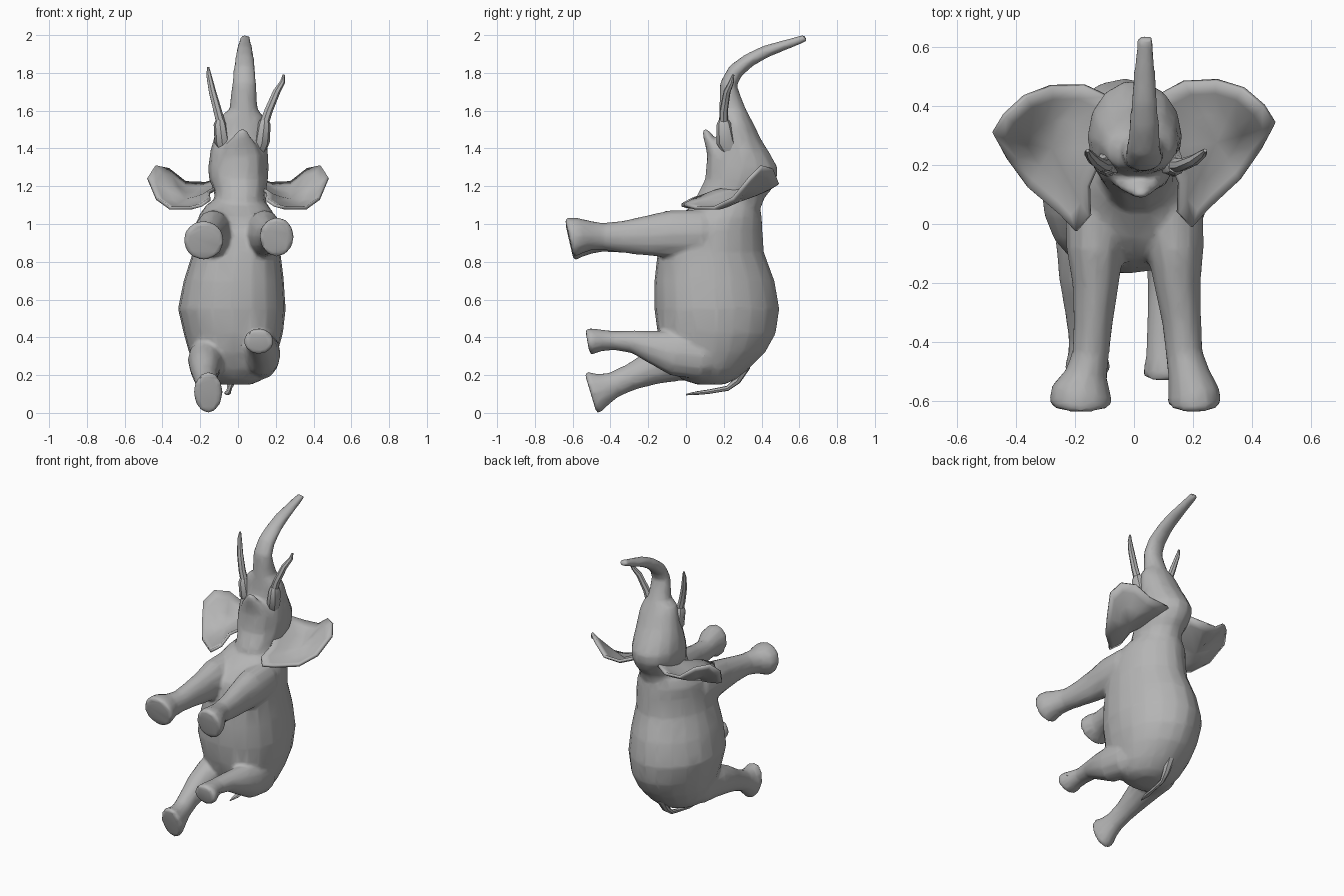
import bpy, bmesh, math
from mathutils import Vector

grey = bpy.data.materials.new("elephant grey")
grey.diffuse_color = (0.46, 0.46, 0.46, 1)


def select_only(obs):
    bpy.ops.object.select_all(action='DESELECT')
    for ob in obs:
        ob.select_set(True)
    bpy.context.view_layer.objects.active = obs[0]


def finish(bm, name, angle=40):
    bmesh.ops.recalc_face_normals(bm, faces=bm.faces)
    mesh = bpy.data.meshes.new(name)
    bm.to_mesh(mesh)
    bm.free()
    mesh.materials.append(grey)
    ob = bpy.data.objects.new(name, mesh)
    bpy.context.collection.objects.link(ob)
    select_only([ob])
    bpy.ops.object.shade_smooth_by_angle(angle=math.radians(angle))
    return ob


def loft(name, rings, sides=14, axis=None, power=(2.0, 2.0), angle=40):
    """Skin oval rings (x, y, z, half width, half depth); power = squareness of each half."""
    bm = bmesh.new()
    centres = [Vector(r[:3]) for r in rings]
    loops = []
    for i, r in enumerate(rings):
        t = axis or centres[min(i + 1, len(rings) - 1)] - centres[max(i - 1, 0)]
        t = t.normalized()
        side = Vector((1, 0, 0))
        side = (side - t * side.dot(t)).normalized()
        up = t.cross(side)
        loop = []
        for k in range(sides):
            a = 2 * math.pi * k / sides
            c, s = math.cos(a), math.sin(a)
            p = 2 / power[0 if s < 0 else 1]
            c = math.copysign(abs(c) ** p, c)
            s = math.copysign(abs(s) ** p, s)
            loop.append(bm.verts.new(centres[i] + side * c * r[3] + up * s * r[4]))
        loops.append(loop)
    for a, b in zip(loops, loops[1:]):
        for k in range(sides):
            n = (k + 1) % sides
            bm.faces.new((a[k], a[n], b[n], b[k]))
    bm.faces.new(loops[0])
    bm.faces.new(loops[-1])
    return finish(bm, name, angle)


def stack(name, levels, **kw):
    """Level rings given as (z, y front, y back, x left, x right)."""
    rings = [((l + r) / 2, (f + b) / 2, z, (r - l) / 2, (b - f) / 2)
             for z, f, b, l, r in levels]
    return loft(name, rings, axis=Vector((0, 0, 1)), **kw)


# Barrel torso, fuller at the belly than at the back
skin = [stack("body", [
    (0.150, 0.06, 0.20, -0.10, 0.07), (0.175, -0.02, 0.26, -0.17, 0.13),
    (0.23, -0.07, 0.33, -0.22, 0.175), (0.32, -0.12, 0.42, -0.26, 0.21),
    (0.42, -0.15, 0.475, -0.288, 0.238), (0.55, -0.168, 0.495, -0.318, 0.253),
    (0.70, -0.168, 0.469, -0.288, 0.243), (0.85, -0.15, 0.413, -0.24, 0.225),
    (0.97, -0.12, 0.405, -0.22, 0.22), (1.04, -0.05, 0.402, -0.21, 0.20),
    (1.10, 0.04, 0.39, -0.17, 0.16), (1.14, 0.09, 0.36, -0.11, 0.12)],
    sides=20, power=(2.45, 1.85))]

# Neck fold, skull and upper lip
skin.append(stack("head", [
    (1.06, 0.04, 0.39, -0.14, 0.15), (1.14, 0.05, 0.42, -0.125, 0.145),
    (1.18, 0.07, 0.455, -0.13, 0.15), (1.24, 0.10, 0.485, -0.155, 0.16),
    (1.30, 0.11, 0.488, -0.158, 0.163), (1.38, 0.135, 0.443, -0.148, 0.158),
    (1.45, 0.165, 0.398, -0.13, 0.155), (1.52, 0.17, 0.365, -0.112, 0.15),
    (1.57, 0.175, 0.338, -0.095, 0.135), (1.60, 0.18, 0.322, -0.055, 0.11)],
    power=(2.3, 2.0)))

# Pointed lower jaw
skin.append(stack("lower_jaw", [
    (1.17, 0.10, 0.26, -0.09, 0.11), (1.26, 0.10, 0.26, -0.11, 0.13),
    (1.36, 0.11, 0.25, -0.10, 0.13), (1.42, 0.10, 0.20, -0.07, 0.10),
    (1.46, 0.09, 0.15, -0.03, 0.07), (1.50, 0.085, 0.12, 0.005, 0.045)],
    sides=10))

# Raised trunk curling back over the head
skin.append(loft("trunk", [
    (0.03, 0.26, 1.48, 0.10, 0.09), (0.03, 0.25, 1.58, 0.080, 0.078),
    (0.03, 0.235, 1.66, 0.071, 0.060), (0.033, 0.225, 1.74, 0.065, 0.047),
    (0.034, 0.262, 1.81, 0.059, 0.043), (0.035, 0.335, 1.868, 0.052, 0.038),
    (0.035, 0.42, 1.912, 0.045, 0.034), (0.036, 0.51, 1.943, 0.038, 0.028),
    (0.037, 0.585, 1.968, 0.031, 0.023), (0.037, 0.634, 1.986, 0.027, 0.020)],
    sides=10))

# Front legs reaching forward, flared flat feet (x nudge, z nudge, foot half width)
for side, sx, dx, dz, foot in ((-1, "left", 0.018, -0.010, 0.108), (1, "right", 0.006, 0.008, 0.092)):
    skin.append(loft(sx + "_front_leg", [
        (side * 0.12, 0.22, 0.95, 0.06, 0.08), (side * 0.135, 0.08, 0.95, 0.10, 0.126),
        (side * 0.138 + dx / 3, -0.08, 0.948, 0.098, 0.126),
        (side * 0.143 + dx * 0.7, -0.20, 0.938, 0.080, 0.108),
        (side * 0.156 + dx, -0.33, 0.932, 0.067, 0.086),
        (side * 0.165 + dx, -0.44, 0.93 + dz / 2, 0.063, 0.072),
        (side * 0.18 + dx, -0.51, 0.93 + dz, 0.072, 0.080),
        (side * 0.195 + dx, -0.57, 0.928 + dz, foot - 0.003, 0.098),
        (side * 0.20 + dx, -0.605, 0.922 + dz, foot, 0.108),
        (side * 0.20 + dx, -0.618, 0.919 + dz, foot - 0.009, 0.100)], sides=12))

# Rear legs, the right one kicked higher
skin.append(loft("right_rear_leg", [
    (0.11, 0.20, 0.30, 0.06, 0.08), (0.125, 0.08, 0.30, 0.095, 0.125),
    (0.13, -0.06, 0.315, 0.096, 0.120), (0.125, -0.17, 0.348, 0.081, 0.090),
    (0.11, -0.28, 0.377, 0.064, 0.061), (0.10, -0.38, 0.383, 0.058, 0.051),
    (0.105, -0.45, 0.384, 0.066, 0.058), (0.11, -0.50, 0.380, 0.081, 0.070),
    (0.11, -0.522, 0.376, 0.075, 0.066)], sides=12))
skin.append(loft("left_rear_leg", [
    (-0.14, 0.20, 0.31, 0.06, 0.08), (-0.165, 0.08, 0.29, 0.09, 0.118),
    (-0.17, -0.06, 0.278, 0.096, 0.112), (-0.175, -0.18, 0.238, 0.081, 0.091),
    (-0.172, -0.29, 0.19, 0.064, 0.071), (-0.163, -0.38, 0.15, 0.060, 0.068),
    (-0.158, -0.44, 0.125, 0.066, 0.088), (-0.158, -0.485, 0.110, 0.078, 0.115),
    (-0.158, -0.505, 0.104, 0.072, 0.110)], sides=12))

# Blend torso, head, trunk and legs into one lightly faceted skin
body = skin[0]
select_only(skin)
bpy.ops.object.join()
remesh = body.modifiers.new("blend", 'REMESH')
remesh.mode = 'VOXEL'
remesh.voxel_size = 0.012
relax = body.modifiers.new("relax", 'SMOOTH')
relax.factor = 0.5
relax.iterations = 5
facet = body.modifiers.new("facet", 'DECIMATE')
facet.ratio = 0.12
for mod in list(body.modifiers):
    bpy.ops.object.modifier_apply(modifier=mod.name)
bpy.ops.object.shade_smooth_by_angle(angle=math.radians(45))

# Tusks with their sockets
for side, sx, tip in ((-1, "left", 1.83), (1, "right", 1.79)):
    base = 0.022 + side * 0.095
    loft(sx + "_tusk_socket", [
        (base - side * 0.02, 0.25, 1.36, 0.035, 0.04),
        (base + side * 0.01, 0.21, 1.44, 0.042, 0.050),
        (base + side * 0.022, 0.20, 1.53, 0.034, 0.038),
        (base + side * 0.022, 0.20, 1.55, 0.024, 0.027)], sides=8)
    loft(sx + "_tusk", [
        (base + side * 0.01, 0.20, 1.50, 0.026, 0.026),
        (base + side * 0.04 + 0.004, 0.20, 1.60, 0.023, 0.022),
        (base + side * 0.075 + 0.012, 0.217, 1.70, 0.020, 0.019),
        (base + side * 0.10 + 0.018, 0.24, tip - 0.04, 0.014, 0.014),
        (base + side * 0.105 + 0.02, 0.25, tip, 0.006, 0.006)], sides=7)

# Cupped ears: outline rings shrinking to a low centre
outline = [(0.09, 0.44, 1.24), (0.17, 0.483, 1.215), (0.28, 0.488, 1.22),
           (0.37, 0.46, 1.29), (0.44, 0.40, 1.305), (0.478, 0.34, 1.245),
           (0.43, 0.25, 1.135), (0.36, 0.15, 1.085), (0.25, 0.05, 1.085),
           (0.195, -0.01, 1.10), (0.15, 0.04, 1.13), (0.155, 0.14, 1.17),
           (0.10, 0.26, 1.20)]
for side, sx, back in ((-1, "left", -0.02), (1, "right", 0)):
    bm = bmesh.new()
    centre = Vector((0.28, 0.28, 1.125))
    loops = []
    for f, drop in ((1.0, 0), (0.8, 0.008), (0.45, 0.008)):
        pts = [centre.lerp(Vector(p), f) for p in outline]
        loops.append([bm.verts.new((side * p.x, p.y + back * p.x / 0.28, p.z - drop))
                      for p in pts])
    mid = bm.verts.new((side * centre.x, centre.y + back, centre.z))
    count = len(outline)
    for k in range(count):
        n = (k + 1) % count
        for a, b in zip(loops, loops[1:]):
            bm.faces.new((a[k], a[n], b[n], b[k]))
        bm.faces.new((loops[-1][k], loops[-1][n], mid))
    ear = finish(bm, sx + "_ear", 60)
    solid = ear.modifiers.new("thickness", 'SOLIDIFY')
    solid.thickness = 0.018
    solid.offset = 0

# Thin tail hanging under the rump
loft("tail", [
    (-0.03, 0.32, 0.25, 0.03, 0.025), (-0.035, 0.27, 0.17, 0.024, 0.02),
    (-0.045, 0.22, 0.13, 0.014, 0.014), (-0.05, 0.12, 0.112, 0.013, 0.012),
    (-0.055, 0.06, 0.105, 0.018, 0.010), (-0.06, 0.0, 0.097, 0.004, 0.004)], sides=7)
